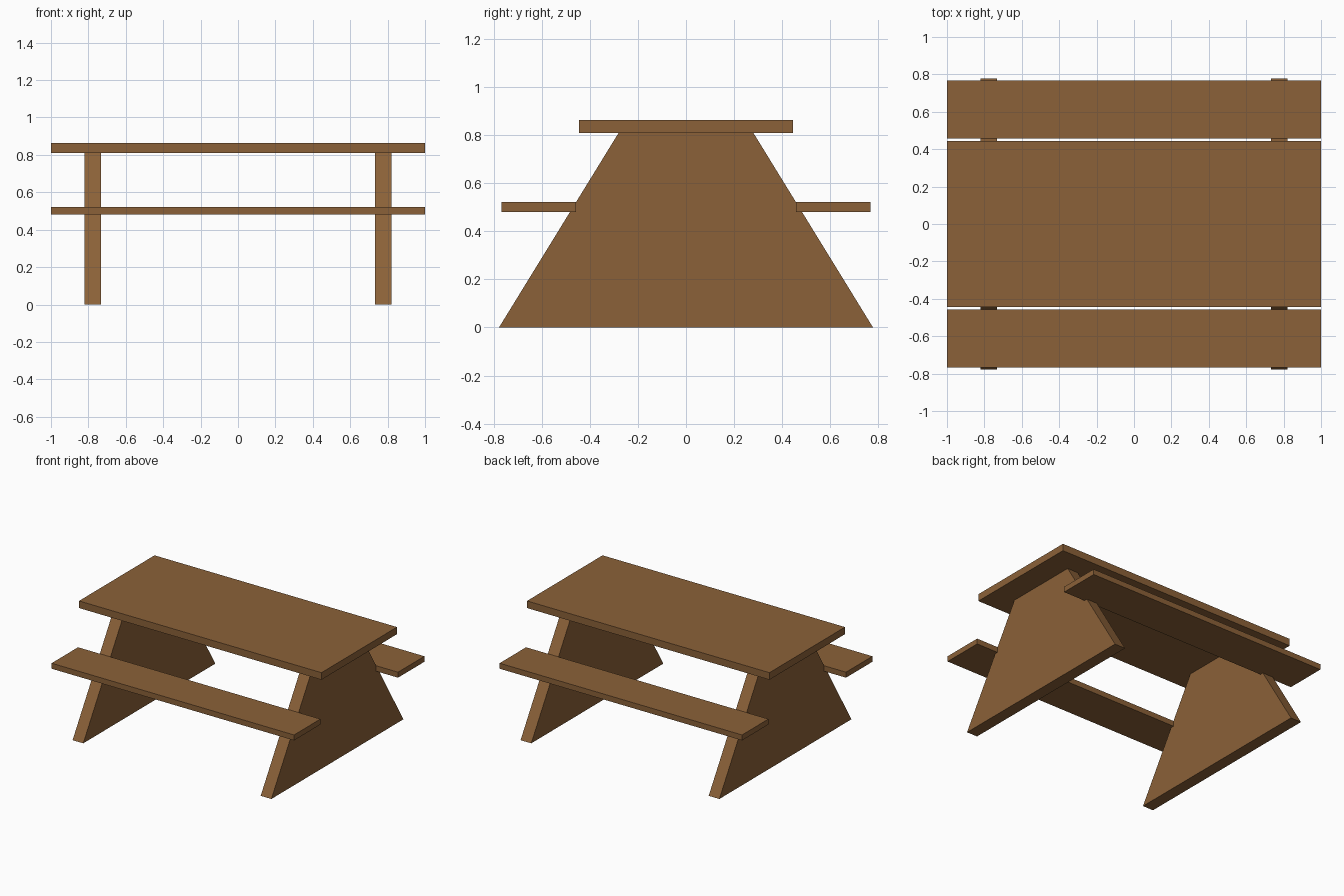
import bpy
import bmesh

cube = bpy.data.objects.get("Cube")
if cube:
    bpy.data.objects.remove(cube, do_unlink=True)

wood = bpy.data.materials.new("brown wood")
wood.use_nodes = True
colour = (0.258, 0.120, 0.040, 1)
wood.diffuse_color = colour
wood.node_tree.nodes["Principled BSDF"].inputs["Base Color"].default_value = colour


def prism(name, profile, x0, x1):
    """Extrude a (y, z) profile along x from x0 to x1."""
    bm = bmesh.new()
    face = bm.faces.new([bm.verts.new((x0, y, z)) for y, z in profile])
    result = bmesh.ops.extrude_face_region(bm, geom=[face])
    verts = [v for v in result["geom"] if isinstance(v, bmesh.types.BMVert)]
    bmesh.ops.translate(bm, verts=verts, vec=(x1 - x0, 0, 0))
    bmesh.ops.recalc_face_normals(bm, faces=bm.faces)
    mesh = bpy.data.meshes.new(name)
    bm.to_mesh(mesh)
    bm.free()
    mesh.materials.append(wood)
    obj = bpy.data.objects.new(name, mesh)
    bpy.context.collection.objects.link(obj)
    return obj


def plank(name, y0, y1, z0, z1):
    return prism(name, [(y0, z0), (y1, z0), (y1, z1), (y0, z1)], -1, 1)


# Table top and the two benches
plank("table_top", -0.445, 0.445, 0.81, 0.863)
plank("front_bench", -0.768, -0.457, 0.481, 0.522)
plank("back_bench", 0.457, 0.768, 0.481, 0.522)

# Tapered end supports
taper = [(-0.778, 0), (0.778, 0), (0.28, 0.81), (-0.28, 0.81)]
prism("left_support", taper, 0.732, 0.82)
prism("right_support", taper, -0.82, -0.732)
